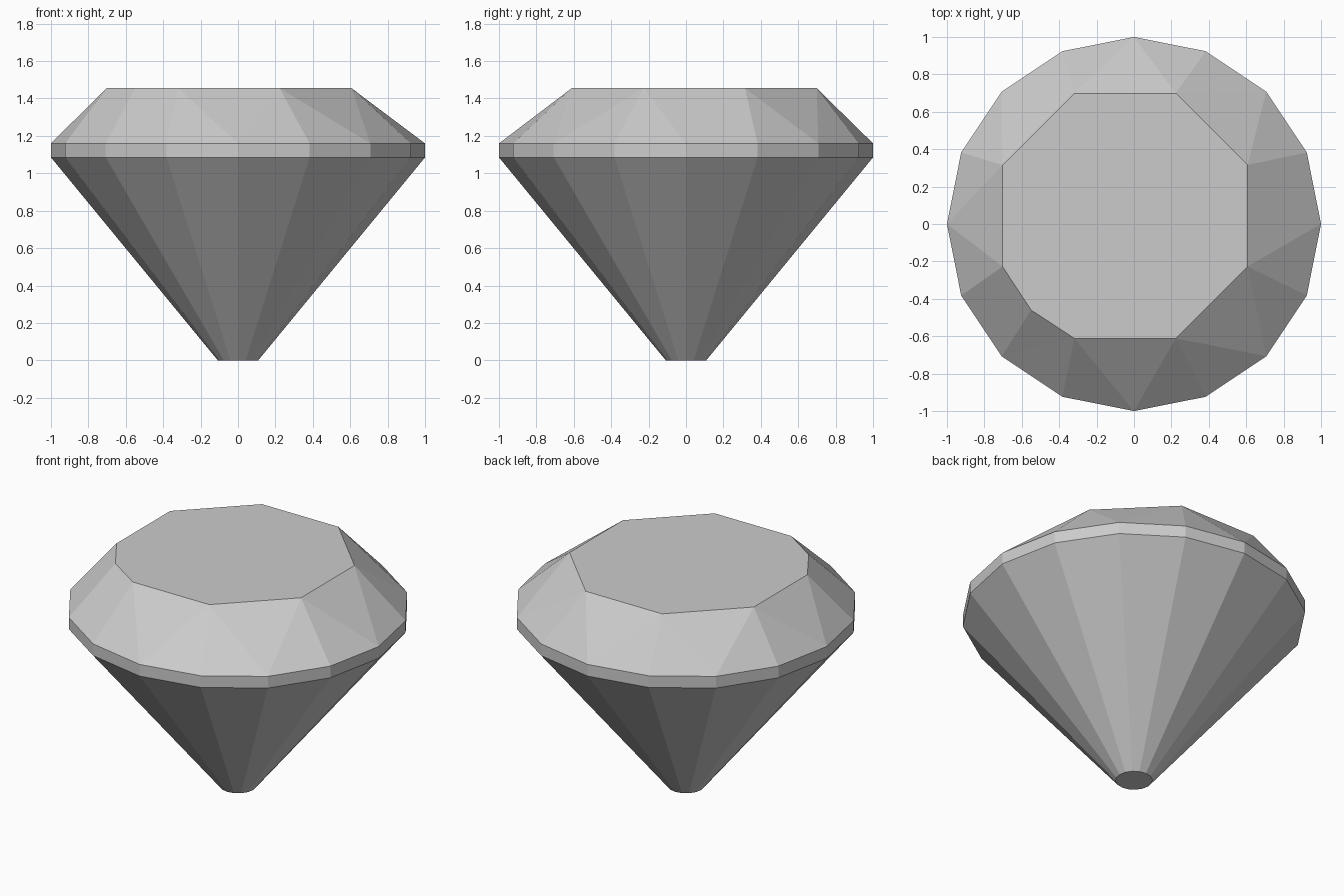
import bpy
import bmesh
from math import cos, sin, tau

SIDES = 16
TABLE_Z = 1.455
GIRDLE_TOP, GIRDLE_BOTTOM = 1.16, 1.085
CULET_RADIUS = 0.108
TABLE_RADIUS = 0.709
TABLE_X, TABLE_Y = -0.048, 0.044      # the table sits slightly off centre
CHIP_SIDE = 5                         # table edge with an extra corner

cube = bpy.data.objects.get("Cube")
if cube:
    bpy.data.objects.remove(cube, do_unlink=True)

stone = bpy.data.materials.new("stone_grey")
stone.use_nodes = True
colour = (0.6, 0.6, 0.6, 1)
stone.diffuse_color = colour
stone.node_tree.nodes["Principled BSDF"].inputs["Base Color"].default_value = colour

bm = bmesh.new()


def ring(radius, z):
    """Ring of vertices, the first one on +x."""
    return [bm.verts.new((radius * cos(tau * i / SIDES), radius * sin(tau * i / SIDES), z))
            for i in range(SIDES)]


def bridge(lower, upper):
    """Flat quads between two rings."""
    for i in range(SIDES):
        j = (i + 1) % SIDES
        bm.faces.new((lower[i], lower[j], upper[j], upper[i]))


# Pavilion, girdle and culet
culet = ring(CULET_RADIUS, 0)
girdle_low = ring(1, GIRDLE_BOTTOM)
girdle_high = ring(1, GIRDLE_TOP)
bridge(culet, girdle_low)
bridge(girdle_low, girdle_high)
bm.faces.new(culet[::-1])

# Octagonal table corners, each above an odd girdle corner
table = []
for k in range(8):
    a = tau * (k + 0.5) / 8
    table.append(bm.verts.new((TABLE_X + TABLE_RADIUS * cos(a),
                               TABLE_Y + TABLE_RADIUS * sin(a), TABLE_Z)))
chip = bm.verts.new((-0.55, -0.46, TABLE_Z))

# Crown: two girdle facets per table corner, one star facet per table edge
outline = []
for k in range(8):
    corner, following = table[k], table[(k + 1) % 8]
    before, middle, after = (girdle_high[(2 * k + n) % SIDES] for n in range(3))
    bm.faces.new((before, middle, corner))
    bm.faces.new((middle, after, corner))
    path = [corner, chip, following] if k == CHIP_SIDE - 1 else [corner, following]
    for a, b in zip(path, path[1:]):
        bm.faces.new((after, b, a))
    outline += path[:-1]
bm.faces.new(outline)

bmesh.ops.recalc_face_normals(bm, faces=bm.faces)
mesh = bpy.data.meshes.new("cut_gem")
bm.to_mesh(mesh)
bm.free()
mesh.materials.append(stone)
gem = bpy.data.objects.new("cut_gem", mesh)
bpy.context.collection.objects.link(gem)
